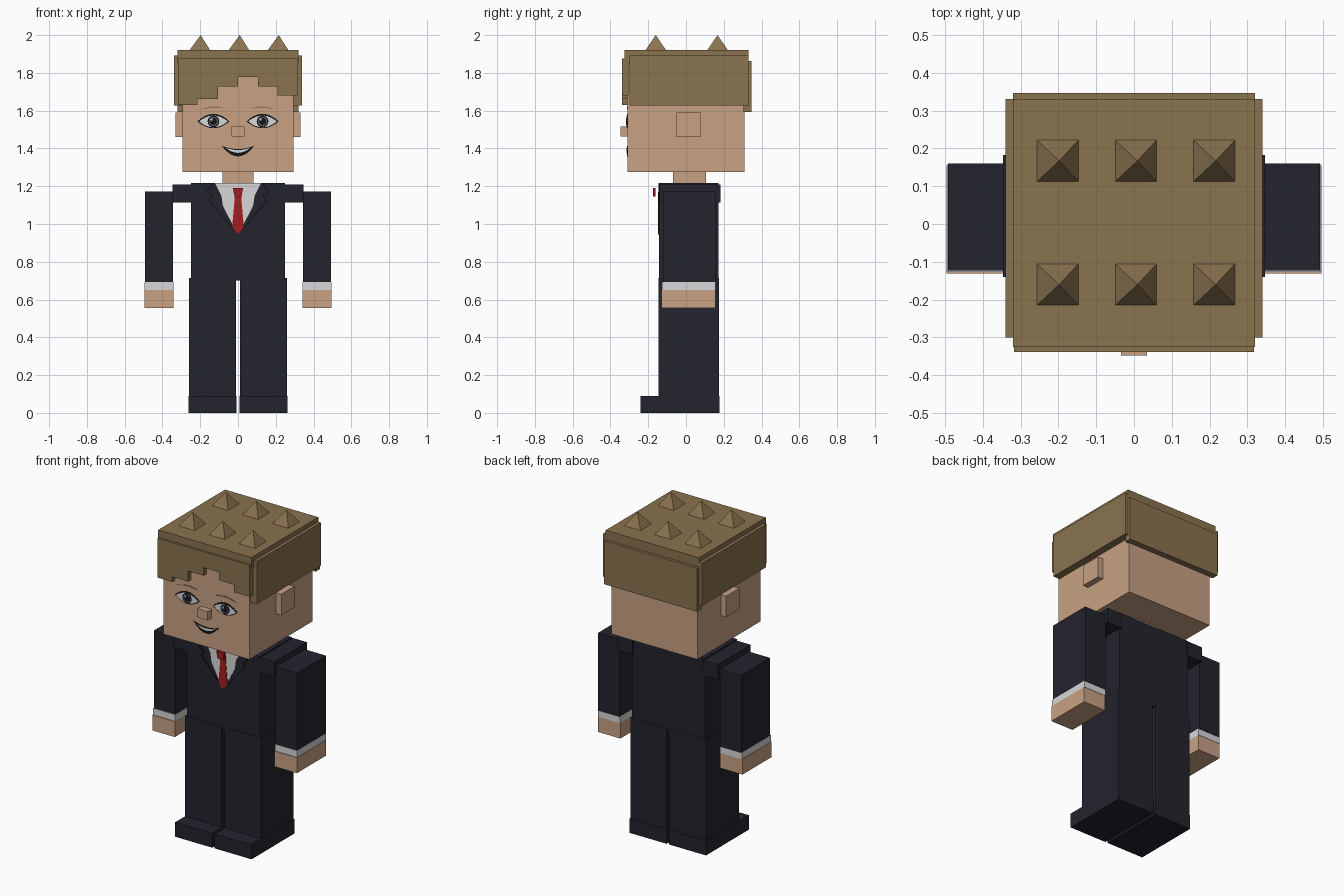
import bpy
import bmesh
import math

cube = bpy.data.objects.get("Cube")
if cube:
    bpy.data.objects.remove(cube, do_unlink=True)


def material(name, r, g, b):
    def linear(c):
        c /= 255
        return c / 12.92 if c < 0.04 else ((c + 0.055) / 1.055) ** 2.4
    col = (linear(r), linear(g), linear(b), 1)
    m = bpy.data.materials.new(name)
    m.use_nodes = True
    m.diffuse_color = col
    for node in m.node_tree.nodes:
        if node.type == 'BSDF_PRINCIPLED':
            node.inputs["Base Color"].default_value = col
            node.inputs["Roughness"].default_value = 0.8
    return m


SKIN = material("skin", 200, 162, 132)
HAIR = material("hair brown", 138, 115, 80)
SUIT = material("navy suit", 35, 35, 46)
WHITE = material("shirt white", 215, 215, 215)
RED = material("tie red", 163, 31, 33)
BLACK = material("ink black", 18, 18, 24)
GREY = material("iris grey", 85, 88, 95)
BROW = material("eyebrow tan", 160, 122, 88)


def finish(name, bm, mat):
    bmesh.ops.recalc_face_normals(bm, faces=bm.faces)
    me = bpy.data.meshes.new(name)
    bm.to_mesh(me)
    bm.free()
    me.materials.append(mat)
    ob = bpy.data.objects.new(name, me)
    bpy.context.collection.objects.link(ob)
    return ob


def box(name, mat, xs, ys, zs):
    bm = bmesh.new()
    bmesh.ops.create_cube(bm, size=1)
    for v in bm.verts:
        v.co = [r[0] if c < 0 else r[1] for c, r in zip(v.co, (xs, ys, zs))]
    return finish(name, bm, mat)


def plate(name, mat, polys, back, front):
    """Extrude outlines in the x-z plane from back to front along y."""
    bm = bmesh.new()
    for pts in polys:
        face = bm.faces.new([bm.verts.new((x, back, z)) for x, z in pts])
        ext = bmesh.ops.extrude_face_region(bm, geom=[face])
        for v in ext["geom"]:
            if isinstance(v, bmesh.types.BMVert):
                v.co.y = front
    return finish(name, bm, mat)


def band(cx, hw, top, bottom, n=16):
    """Outline between two curves of u in -1..1."""
    us = [-1 + 2 * i / n for i in range(n + 1)]
    upper = [(cx + hw * u, top(u)) for u in us]
    lower = [(cx + hw * u, bottom(u)) for u in reversed(us[1:-1])]
    return upper + lower


def disc(cx, cz, r, n=16):
    return [(cx + r * math.cos(math.tau * i / n), cz + r * math.sin(math.tau * i / n)) for i in range(n)]


def stroke(pts, w):
    """One thin quad for each segment of a line."""
    quads = []
    for (ax, az), (bx, bz) in zip(pts, pts[1:]):
        d = math.hypot(bx - ax, bz - az)
        nx, nz = -(bz - az) / d * w / 2, (bx - ax) / d * w / 2
        quads.append([(ax + nx, az + nz), (bx + nx, bz + nz), (bx - nx, bz - nz), (ax - nx, az - nz)])
    return quads


def symmetric(half):
    return half + [(-x, z) for x, z in reversed(half) if x > 0]


# Head, neck and nose
FACE = -0.31
box("head", SKIN, (-0.295, 0.295), (FACE, 0.31), (1.275, 1.88))
box("neck", SKIN, (-0.083, 0.083), (-0.07, 0.105), (1.2, 1.28))
box("nose", SKIN, (-0.035, 0.035), (-0.348, FACE), (1.462, 1.517))

# Hair: cap, back, stepped fringe and spikes
box("hair_cap", HAIR, (-0.32, 0.32), (-0.325, 0.33), (1.85, 1.92))
box("hair_back", HAIR, (-0.32, 0.32), (0.305, 0.347), (1.592, 1.862))
steps = [(-0.215, 1.63), (-0.107, 1.662), (0, 1.727), (0.105, 1.777), (0.21, 1.727), (0.317, 1.68)]
fringe = [(0.317, 1.875), (-0.317, 1.875)]
x = -0.317
for end, z in steps:
    fringe += [(x, z), (end, z)]
    x = end
plate("hair_fringe", HAIR, [fringe], FACE + 0.005, -0.338)
for i, sx in enumerate((-0.202, 0.005, 0.212)):
    for j, sy in enumerate((-0.16, 0.167)):
        bm = bmesh.new()
        base = [bm.verts.new((sx + a * 0.056, sy + b * 0.056, 1.918)) for a, b in ((-1, -1), (1, -1), (1, 1), (-1, 1))]
        tip = bm.verts.new((sx + 0.004, sy, 2.0))
        bm.faces.new(base)
        for k in range(4):
            bm.faces.new((base[k], base[(k + 1) % 4], tip))
        finish(f"hair_spike_{i * 2 + j + 1}", bm, HAIR)

# Torso
CHEST = -0.143
box("torso", SUIT, (-0.25, 0.25), (CHEST, 0.173), (0.7, 1.217))

# Paired parts
for side, s in (("left", 1), ("right", -1)):
    def pair(name, mat, x0, x1, ys, zs):
        box(f"{side}_{name}", mat, sorted((s * x0, s * x1)), ys, zs)

    pair("ear", SKIN, 0.29, 0.332, (-0.05, 0.08), (1.46, 1.59))
    pair("hair_side", HAIR, 0.29, 0.34, (-0.3, 0.33), (1.627, 1.892))
    pair("shoulder", SUIT, 0.24, 0.346, (-0.14, 0.182), (1.115, 1.208))
    pair("sleeve", SUIT, 0.345, 0.492, (-0.123, 0.16), (0.69, 1.172))
    pair("cuff", WHITE, 0.342, 0.494, (-0.127, 0.157), (0.65, 0.692))
    pair("hand", SKIN, 0.342, 0.496, (-0.131, 0.155), (0.555, 0.651))
    pair("leg", SUIT, 0.01, 0.26, (-0.146, 0.175), (0.05, 0.715))
    pair("shoe", SUIT, 0.008, 0.262, (-0.241, 0.178), (0, 0.09))

    # Eye: dark lids, white, iris, pupil and glint
    cx, cz = s * 0.13, 1.543

    def almond(hw, up, down):
        return band(cx, hw, lambda u: cz + up * (1 - u * u), lambda u: cz - down * (1 - u * u))

    plate(f"{side}_eye_lid", BLACK, [almond(0.085, 0.04, 0.036)], FACE, FACE - 0.002)
    plate(f"{side}_eye_white", WHITE, [almond(0.076, 0.031, 0.031)], FACE, FACE - 0.004)
    plate(f"{side}_iris_ring", BLACK, [disc(cx, cz, 0.031)], FACE, FACE - 0.005)
    plate(f"{side}_iris", GREY, [disc(cx, cz, 0.025)], FACE, FACE - 0.006)
    plate(f"{side}_pupil", BLACK, [disc(cx, cz, 0.018)], FACE, FACE - 0.007)
    plate(f"{side}_eye_glint", WHITE, [disc(cx - 0.01, cz + 0.01, 0.006, 8)], FACE, FACE - 0.008)

    # Eyebrow
    def arch(u):
        return 1.608 + 0.014 * (1 - u * u) - 0.003 * u * s
    plate(f"{side}_eyebrow", BROW,
          [band(s * 0.133, 0.07, arch, lambda u: arch(u) - 0.008 * (1 - u * u))], FACE, FACE - 0.003)

    # Lapel edge
    lapel = [(0.128, 1.214), (0.168, 1.17), (0.133, 1.15), (0.152, 1.122), (0.02, 0.968)]
    plate(f"{side}_lapel_edge", BLACK, stroke([(s * a, b) for a, b in lapel], 0.006), CHEST, CHEST - 0.003)

# Smiling mouth and teeth
plate("mouth", BLACK, [band(0, 0.086, lambda u: 1.397 + 0.017 * u * u,
                            lambda u: 1.358 + 0.056 * u * u)], FACE, FACE - 0.003)
plate("teeth", WHITE, [band(0, 0.066, lambda u: 1.392 + 0.011 * u * u,
                            lambda u: 1.377 + 0.026 * u * u)], FACE, FACE - 0.005)

# Shirt front and tie
shirt = [(0.122, 1.216), (0.088, 1.15), (0.08, 1.095), (0.025, 0.99), (0, 0.955)]
plate("shirt_front", WHITE, [symmetric(shirt)], CHEST, CHEST - 0.002)
tie = [(0.02, 1.17), (0.018, 1.13), (0.031, 0.985), (0, 0.945)]
plate("tie_blade", RED, [symmetric(tie)], CHEST, CHEST - 0.005)
knot = [(0.027, 1.19), (0.018, 1.145)]
plate("tie_knot", RED, [symmetric(knot)], -0.162, -0.175)
